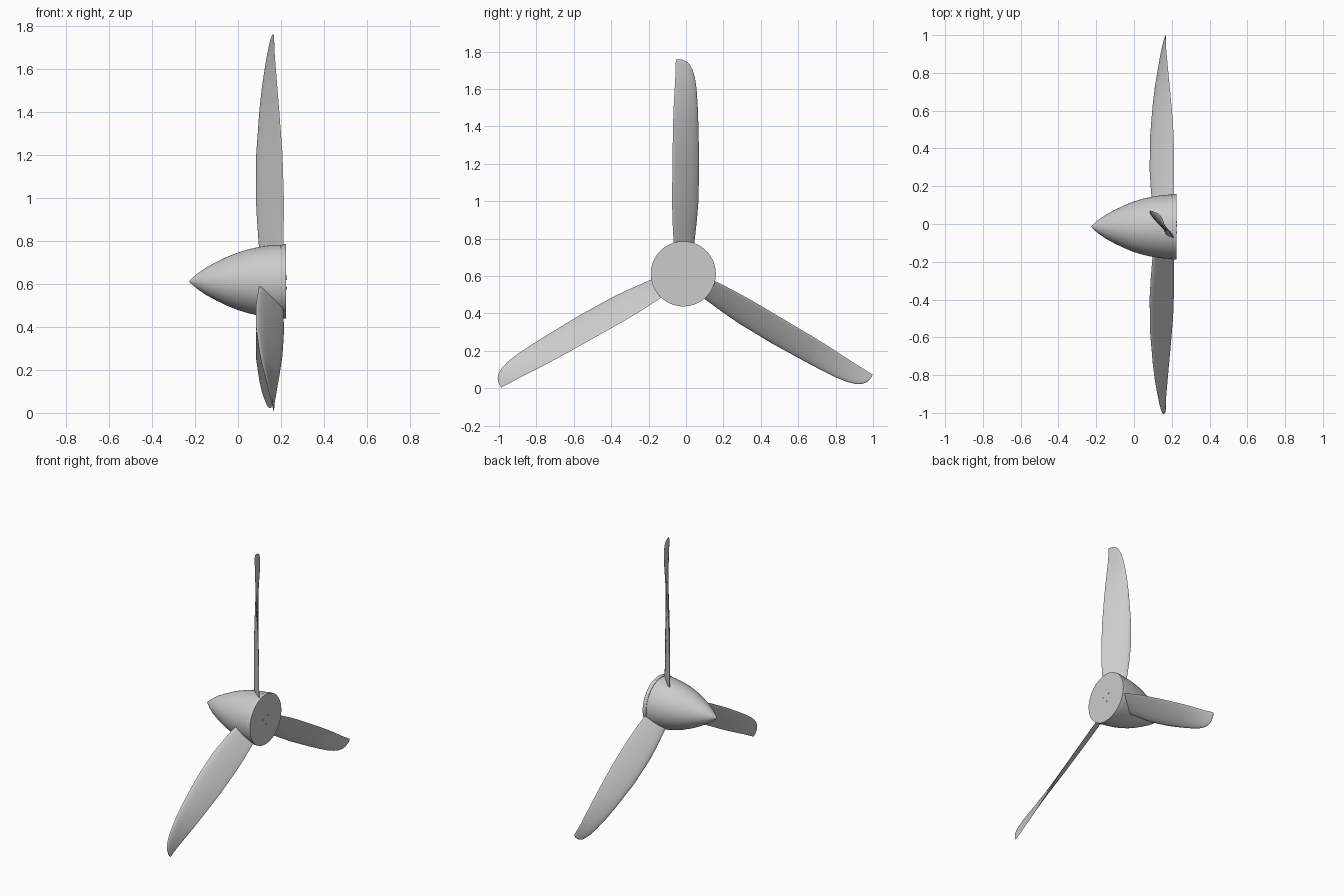
import bpy, bmesh, math
from mathutils import Matrix, Vector

cube = bpy.data.objects.get("Cube")
if cube:
    bpy.data.objects.remove(cube, do_unlink=True)

# Hub axis runs along x through this point
HUB = Matrix.Translation((0, -0.0145, 0.612))

metal = bpy.data.materials.new("light grey metal")
metal.use_nodes = True
grey = (0.6, 0.6, 0.6, 1)
metal.diffuse_color = grey
metal.node_tree.nodes["Principled BSDF"].inputs["Base Color"].default_value = grey


def loft(name, rings, matrix):
    """Skin closed rings of equal length, capping both ends."""
    bm = bmesh.new()
    loops = [[bm.verts.new(p) for p in ring] for ring in rings]
    count = len(loops[0])
    for a, b in zip(loops, loops[1:]):
        for i in range(count):
            j = (i + 1) % count
            bm.faces.new((a[i], a[j], b[j], b[i]))
    bm.faces.new(loops[0])
    bm.faces.new(loops[-1])
    bmesh.ops.recalc_face_normals(bm, faces=bm.faces)
    mesh = bpy.data.meshes.new(name)
    bm.to_mesh(mesh)
    bm.free()
    mesh.materials.append(metal)
    obj = bpy.data.objects.new(name, mesh)
    obj.matrix_world = matrix
    bpy.context.collection.objects.link(obj)
    bpy.ops.object.select_all(action="DESELECT")
    obj.select_set(True)
    bpy.context.view_layer.objects.active = obj
    bpy.ops.object.shade_smooth_by_angle(angle=math.radians(35))
    return obj


def circle(x, radius, sides):
    turn = math.tau / sides
    return [Vector((x, radius * math.cos(i * turn), radius * math.sin(i * turn)))
            for i in range(sides)]


def turned(name, profile, matrix, sides):
    return loft(name, [circle(x, r, sides) for x, r in profile], matrix)


# Pointed spinner and its back plate
spinner = [(-0.228, 0.0005), (-0.22, 0.009), (-0.19, 0.035), (-0.15, 0.063),
           (-0.1, 0.09), (-0.05, 0.114), (0, 0.134), (0.05, 0.149),
           (0.1, 0.16), (0.15, 0.167), (0.2, 0.171)]
turned("spinner", spinner, HUB, 64)
turned("back_plate", [(0.198, 0.174), (0.224, 0.174)], HUB, 64)

# Three small bolts on the back plate
for n in range(3):
    angle = math.radians(41 + 120 * n)
    spot = Matrix.Translation((0, 0.033 * math.cos(angle), 0.033 * math.sin(angle)))
    turned(f"bolt_{n + 1}", [(0.22, 0.005), (0.228, 0.005)], HUB @ spot, 12)

# Blade stations: radius, leading edge x and y, trailing edge x and y
stations = [
    (0.09, 0.103, 0.05, 0.208, -0.045),
    (0.19, 0.095, 0.062, 0.211, -0.053),
    (0.29, 0.088, 0.073, 0.213, -0.058),
    (0.39, 0.083, 0.081, 0.213, -0.06),
    (0.59, 0.085, 0.085, 0.207, -0.058),
    (0.79, 0.1, 0.081, 0.192, -0.055),
    (0.9, 0.112, 0.077, 0.183, -0.051),
    (0.99, 0.126, 0.071, 0.176, -0.046),
    (1.05, 0.136, 0.062, 0.171, -0.043),
    (1.09, 0.144, 0.05, 0.169, -0.042),
    (1.12, 0.151, 0.034, 0.168, -0.041),
    (1.138, 0.157, 0.014, 0.168, -0.04),
    (1.147, 0.162, -0.012, 0.168, -0.04),
]


def foil(radius, lead_x, lead_y, trail_x, trail_y, steps=10):
    """Thin aerofoil section, fullest near the leading edge."""
    lead = Vector((lead_x, lead_y, radius))
    chord = Vector((trail_x, trail_y, radius)) - lead
    normal = Vector((chord.y, -chord.x, 0))
    ring = []
    for i in range(2 * steps):
        angle = math.pi * i / steps
        t = (1 - math.cos(angle)) / 2
        depth = 0.06 * math.sin(angle) * (1.3 - 0.8 * t)
        ring.append(lead + chord * t + normal * depth)
    return ring


# Three twisted blades around the hub
for n in range(3):
    spin = Matrix.Rotation(math.radians(120 * n), 4, "X")
    loft(f"blade_{n + 1}", [foil(*s) for s in stations], HUB @ spin)
